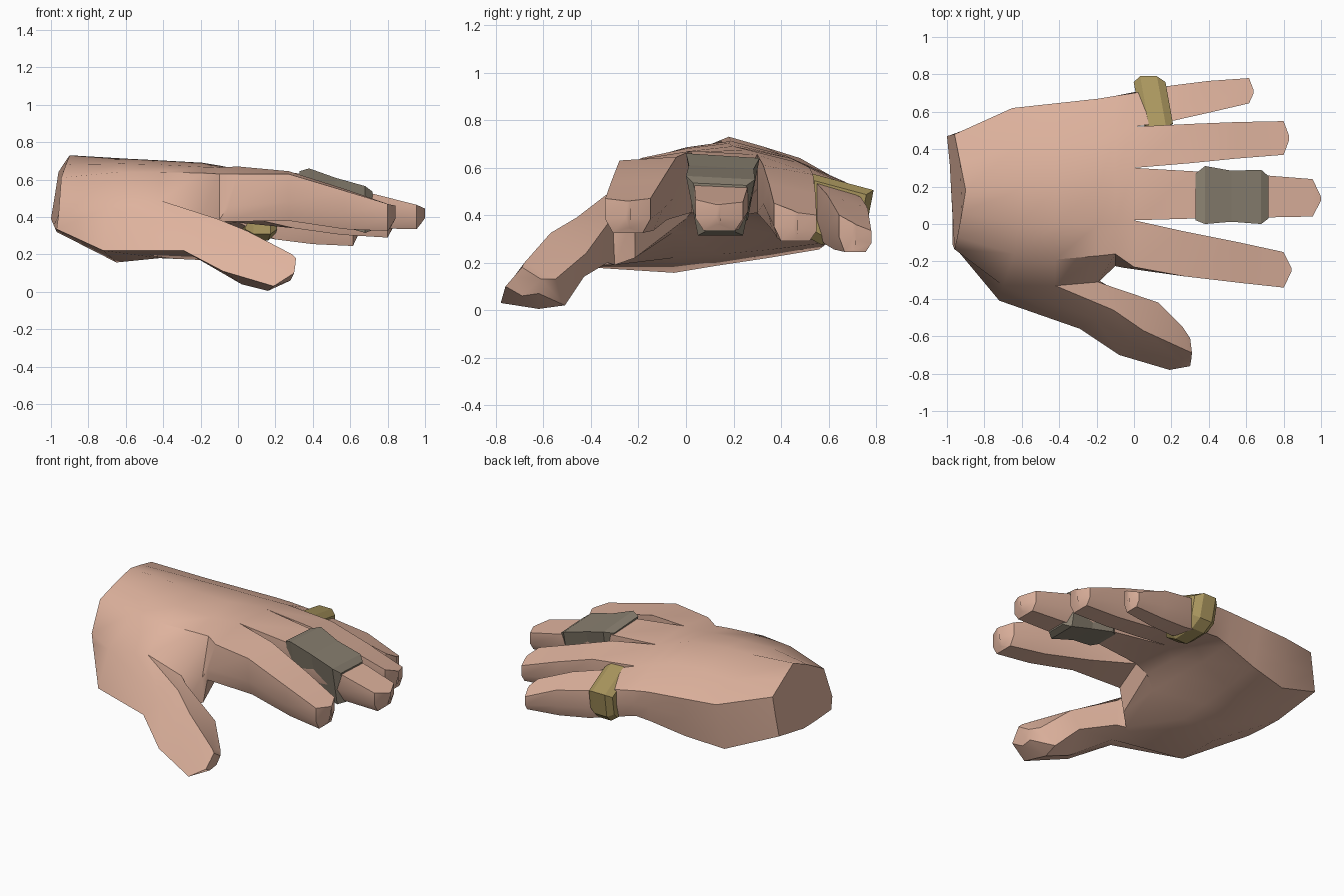
import bpy, bmesh, math


def material(name, rgb):
    m = bpy.data.materials.new(name)
    m.diffuse_color = (*rgb, 1.0)
    return m


skin = material("skin", (0.74, 0.452, 0.342))
steel = material("dull_grey_metal", (0.25, 0.215, 0.162))
gold = material("old_gold", (0.42, 0.32, 0.118))


def bridge(bm, a, b, skip=()):
    """Quads between two vertex loops of equal length."""
    n = len(a)
    for i in range(n):
        if i not in skip:
            j = (i + 1) % n
            bm.faces.new((a[i], a[j], b[j], b[i]))


def extend(bm, start, sections):
    """Grow a limb from an open loop of vertices and close its end."""
    for s in sections:
        loop = [bm.verts.new(p) for p in s]
        bridge(bm, start, loop)
        start = loop
    bm.faces.new(start)


def finish(bm, name, mat, angle=0):
    bmesh.ops.remove_doubles(bm, verts=bm.verts[:], dist=0.002)
    bmesh.ops.recalc_face_normals(bm, faces=bm.faces[:])
    me = bpy.data.meshes.new(name)
    bm.to_mesh(me)
    bm.free()
    me.materials.append(mat)
    ob = bpy.data.objects.new(name, me)
    bpy.context.collection.objects.link(ob)
    if angle:
        bpy.ops.object.select_all(action='DESELECT')
        ob.select_set(True)
        bpy.context.view_layer.objects.active = ob
        bpy.ops.object.shade_smooth_by_angle(angle=math.radians(angle))
    return ob


def at_x(x, *loop):
    return [(x, y, z) for y, z in loop]


# Palm sections: five top points front to back, back edge, five bottom points, front edge
wrist = [(-0.945, -0.07, 0.61), (-0.92, 0.06, 0.68), (-0.90, 0.18, 0.73), (-0.93, 0.33, 0.687),
         (-0.96, 0.48, 0.64), (-0.98, 0.476, 0.51), (-1.0, 0.47, 0.39), (-0.985, 0.32, 0.355),
         (-0.97, 0.17, 0.32), (-0.97, 0.03, 0.325), (-0.97, -0.11, 0.335), (-0.96, -0.135, 0.41)]
heel = [(-0.64, -0.16, 0.64), (-0.62, 0.0, 0.685), (-0.60, 0.19, 0.712), (-0.62, 0.42, 0.645),
        (-0.65, 0.62, 0.56), (-0.66, 0.592, 0.41), (-0.67, 0.56, 0.255), (-0.65, 0.35, 0.22),
        (-0.65, 0.13, 0.187), (-0.65, -0.05, 0.157), (-0.72, -0.41, 0.22), (-0.70, -0.33, 0.45)]
middle = at_x(-0.42, (-0.19, 0.64), (0.0, 0.68), (0.18, 0.703), (0.42, 0.65), (0.645, 0.55),
              (0.625, 0.42), (0.60, 0.285), (0.36, 0.255), (0.14, 0.235), (-0.05, 0.22),
              (-0.41, 0.18), (-0.33, 0.49))
crotch = at_x(-0.19, (-0.17, 0.635), (0.0, 0.668), (0.20, 0.69), (0.44, 0.64), (0.67, 0.54),
              (0.66, 0.44), (0.635, 0.335), (0.40, 0.325), (0.18, 0.33), (-0.05, 0.33),
              (-0.30, 0.19), (-0.31, 0.405))
pad = at_x(-0.10, (-0.16, 0.63), (0.01, 0.665), (0.26, 0.675), (0.48, 0.62), (0.685, 0.53),
           (0.68, 0.44), (0.65, 0.35), (0.46, 0.36), (0.24, 0.38), (0.0, 0.385),
           (-0.215, 0.22), (-0.225, 0.385))
knuckles = at_x(0.0, (-0.23, 0.63), (0.02, 0.67), (0.30, 0.655), (0.52, 0.60), (0.70, 0.515),
                (0.705, 0.43), (0.67, 0.33), (0.52, 0.37), (0.30, 0.41), (0.02, 0.41),
                (-0.22, 0.38), (-0.24, 0.46))
knuckles[10:] = [(-0.07, -0.215, 0.375), (-0.05, -0.235, 0.46)]

bm = bmesh.new()
rings = [[bm.verts.new(p) for p in s] for s in (wrist, heel, middle, crotch, pad, knuckles)]
bm.faces.new(rings[0])
for i in range(5):
    # the front lower strip is left open where the thumb grows out
    bridge(bm, rings[i], rings[i + 1], skip=(10,) if i in (1, 2) else ())

# Thumb sections: ridge, flat, outer, bottom, inner low, inner
a, m, b = rings[1:4]
extend(bm, [m[11], a[11], a[10], m[10], b[10], b[11]], [
    [(-0.11, -0.46, 0.39), (-0.20, -0.51, 0.31), (-0.29, -0.56, 0.22),
     (-0.20, -0.44, 0.17), (-0.14, -0.33, 0.20), (-0.15, -0.325, 0.37)],
    [(0.05, -0.57, 0.325), (-0.01, -0.635, 0.225), (-0.08, -0.70, 0.11),
     (0.02, -0.57, 0.04), (0.06, -0.43, 0.14), (0.13, -0.42, 0.24)],
    [(0.29, -0.68, 0.20), (0.25, -0.73, 0.12), (0.19, -0.78, 0.03),
     (0.16, -0.62, 0.005), (0.18, -0.51, 0.02), (0.26, -0.55, 0.13)],
    [(0.31, -0.69, 0.18), (0.306, -0.725, 0.14), (0.30, -0.76, 0.10),
     (0.28, -0.69, 0.06), (0.28, -0.62, 0.07), (0.30, -0.61, 0.13)]])

# Fingers: stations of x, front y, back y, front top z, back top z, bottom z; ends in a blunt ridge
fingers = [
    [(0.27, -0.28, -0.04, 0.63, 0.645, 0.38), (0.57, -0.315, -0.10, 0.54, 0.55, 0.335),
     (0.80, -0.34, -0.15, 0.47, 0.47, 0.325), (0.842, -0.255, -0.235, 0.46, 0.46, 0.345)],
    [(0.35, 0.03, 0.28, 0.63, 0.62, 0.40), (0.70, 0.035, 0.26, 0.53, 0.52, 0.34),
     (0.955, 0.04, 0.24, 0.465, 0.455, 0.335), (1.0, 0.125, 0.145, 0.445, 0.445, 0.36)],
    [(0.30, 0.325, 0.535, 0.61, 0.57, 0.34), (0.55, 0.35, 0.545, 0.53, 0.49, 0.305),
     (0.80, 0.37, 0.55, 0.45, 0.40, 0.29), (0.83, 0.45, 0.47, 0.42, 0.41, 0.30)],
    [(0.20, 0.55, 0.74, 0.535, 0.47, 0.28), (0.40, 0.595, 0.765, 0.485, 0.43, 0.255),
     (0.615, 0.645, 0.78, 0.40, 0.335, 0.245), (0.64, 0.70, 0.715, 0.37, 0.36, 0.255)]]
k = rings[-1]
side = [k[11]]
for i in (1, 2, 3):
    # web edges shared by neighbouring fingers
    p, q = k[i].co, k[10 - i].co
    side.append(bm.verts.new(p * 0.4 + q * 0.6))
side.append(k[5])
for i, stations in enumerate(fingers):
    loops = []
    for x, y0, y1, zf, zb, lo in stations:
        inset = 0.17 * (y1 - y0)
        xl = x - 0.025 if y1 - y0 < 0.03 else x
        loops.append([(x, y0, zf), (x, y1, zb), (x, y1, zb * 0.4 + lo * 0.6),
                      (xl, y1 - inset, lo), (xl, y0 + inset, lo),
                      (x, y0, zf * 0.4 + lo * 0.6)])
    extend(bm, [k[i], k[i + 1], side[i + 1], k[9 - i], k[10 - i], side[i]], loops)
finish(bm, "hand", skin, 38)


def closed_loft(name, sections, mat):
    bm = bmesh.new()
    first = [bm.verts.new(p) for p in sections[0]]
    bm.faces.new(first)
    extend(bm, first, sections[1:])
    return finish(bm, name, mat)


# Long grey ring around the middle finger, flared at both ends
closed_loft("grey_ring", [
    at_x(x, (y0, zf), (y1, zb), (y1 - 0.05, lo), (y0 + 0.05, lo))
    for x, y0, y1, zf, zb, lo in [
        (0.33, 0.02, 0.27, 0.645, 0.63, 0.40), (0.38, 0.0, 0.31, 0.66, 0.64, 0.38),
        (0.52, 0.012, 0.285, 0.61, 0.595, 0.36), (0.68, 0.0, 0.29, 0.565, 0.55, 0.315),
        (0.72, 0.03, 0.255, 0.535, 0.525, 0.33)]], steel)

# Slanted gold band around the little finger with bevelled sides
outline = [(0.51, 0.58), (0.79, 0.505), (0.76, 0.35), (0.70, 0.30), (0.57, 0.275), (0.505, 0.31)]
cy, cz = 0.65, 0.42
loops = []
for dx, s in [(-0.085, 0.78), (-0.045, 1.0), (0.045, 1.0), (0.085, 0.78)]:
    loop = []
    for y, z in outline:
        y, z = cy + (y - cy) * s, cz + (z - cz) * s
        loop.append((0.103 - 0.18 * (y - cy) + dx, y, z))
    loops.append(loop)
closed_loft("gold_ring", loops, gold)
